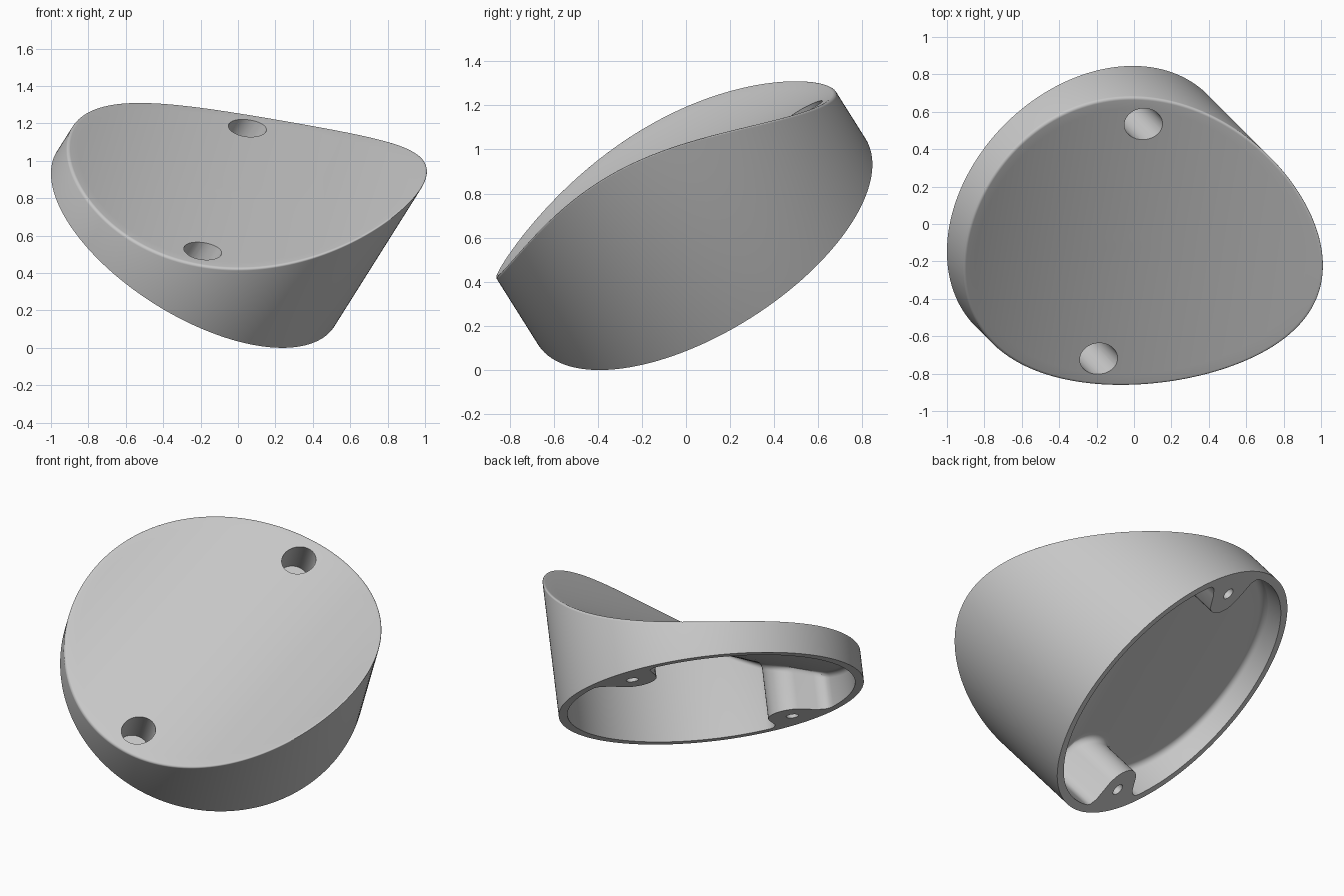
import bpy, bmesh, math
from mathutils import Matrix, Vector

cube = bpy.data.objects.get("Cube")
if cube:
    bpy.data.objects.remove(cube, do_unlink=True)

SEG = 192
RADIUS, WALL, ROOF = 0.877, 0.05, 0.05
RIM_FILLET, ROOF_FILLET = 0.016, 0.035
POST_R, POST_DIST = 0.14, 0.718
POST_ANGLES = [math.radians(43.3), math.radians(222)]
LEAN = math.radians(-46)          # direction in which the saddle climbs
ARC_R, ARC_Q, ARC_T = 2.173, -0.82, 2.362

# Tilted frame: local z is the axis of the round body
n = Vector((0.47, -0.47, 0.747)).normalized()
u = Vector((1, 1, 0)).normalized()
w = n.cross(u)
FRAME = Matrix.Translation((-0.226, 0.071, 0.583)) @ Matrix((u, w, n)).transposed().to_4x4()

grey = bpy.data.materials.new("mid_grey")
grey.use_nodes = True
colour = (0.57, 0.57, 0.57, 1)
grey.diffuse_color = colour
grey.node_tree.nodes["Principled BSDF"].inputs["Base Color"].default_value = colour


def saddle(x, y, offset):
    """Height of the concave cylindrical top, moved inward by offset."""
    q = x * math.cos(LEAN) + y * math.sin(LEAN)
    return ARC_T - math.sqrt((ARC_R + offset) ** 2 - (q - ARC_Q) ** 2)


def body_radius(a):
    return RADIUS


def cavity_radius(a):
    """Inner wall outline with rounded bumps for the screw posts."""
    inner = RADIUS - WALL
    r = inner
    half = math.asin(POST_R / POST_DIST)
    for centre in POST_ANGLES:
        d = abs((a - centre + math.pi) % (2 * math.pi) - math.pi)
        if d < half:
            s = POST_DIST * math.sin(d)
            r = POST_DIST * math.cos(d) - math.sqrt(POST_R ** 2 - s * s)
        elif d < half * 1.45:
            k = (d - half) / (half * 0.45)
            start = POST_DIST * math.cos(half)
            r = start + (inner - start) * math.sqrt(1 - (1 - k) ** 2)
    return r


def make_object(name, bm):
    bmesh.ops.recalc_face_normals(bm, faces=bm.faces)
    mesh = bpy.data.meshes.new(name)
    bm.to_mesh(mesh)
    bm.free()
    mesh.materials.append(grey)
    obj = bpy.data.objects.new(name, mesh)
    obj.matrix_world = FRAME
    bpy.context.collection.objects.link(obj)
    return obj


def domed_solid(name, outline, bottom, offset, fillet):
    """Flat bottomed solid with a saddle top and a rounded upper edge."""
    bm = bmesh.new()
    angles = [2 * math.pi * i / SEG for i in range(SEG)]

    def ring(inset, scale, drop):
        verts = []
        for a in angles:
            r = (outline(a) - inset) * scale
            x, y = r * math.cos(a), r * math.sin(a)
            verts.append(bm.verts.new((x, y, saddle(x, y, offset) - drop)))
        return verts

    base = [bm.verts.new((outline(a) * math.cos(a), outline(a) * math.sin(a), bottom)) for a in angles]
    rings = [base]
    for i in range(7):
        t = math.pi / 2 * i / 6
        rings.append(ring(fillet * (1 - math.cos(t)), 1, fillet * (1 - math.sin(t))))
    for i in range(1, 16):
        rings.append(ring(fillet, 1 - i / 16, 0))
    bm.faces.new(base)
    for low, high in zip(rings, rings[1:]):
        for i in range(SEG):
            j = (i + 1) % SEG
            bm.faces.new((low[i], low[j], high[j], high[i]))
    tip = bm.verts.new((0, 0, saddle(0, 0, offset)))
    for i in range(SEG):
        bm.faces.new((rings[-1][i], rings[-1][(i + 1) % SEG], tip))
    return make_object(name, bm)


def cylinder(name, radius, bottom, top, angle):
    bm = bmesh.new()
    spot = Matrix.Translation((POST_DIST * math.cos(angle), POST_DIST * math.sin(angle), (bottom + top) / 2))
    bmesh.ops.create_cone(bm, cap_ends=True, segments=48, radius1=radius, radius2=radius,
                          depth=top - bottom, matrix=spot)
    return make_object(name, bm)


# Round body with a softened top rim
body = domed_solid("wedge_body", body_radius, 0.0, 0.0, RIM_FILLET)

# Hollow underside, leaving the posts, then the stepped screw holes
cutters = [domed_solid("cavity_cutter", cavity_radius, -0.1, ROOF, ROOF_FILLET)]
for number, angle in enumerate(POST_ANGLES):
    cutters.append(cylinder(f"head_recess_cutter_{number}", 0.095, 0.055, 1.0, angle))
    cutters.append(cylinder(f"screw_hole_cutter_{number}", 0.036, -0.1, 0.2, angle))

bpy.context.view_layer.objects.active = body
body.select_set(True)
for cutter in cutters:
    cutter.hide_render = True
    cut = body.modifiers.new(cutter.name, "BOOLEAN")
    cut.operation = "DIFFERENCE"
    cut.solver = "EXACT"
    cut.object = cutter
    bpy.ops.object.modifier_apply(modifier=cut.name)
    bpy.data.objects.remove(cutter, do_unlink=True)

for other in bpy.context.selected_objects:
    other.select_set(other == body)
bpy.ops.object.shade_smooth_by_angle(angle=math.radians(35))
